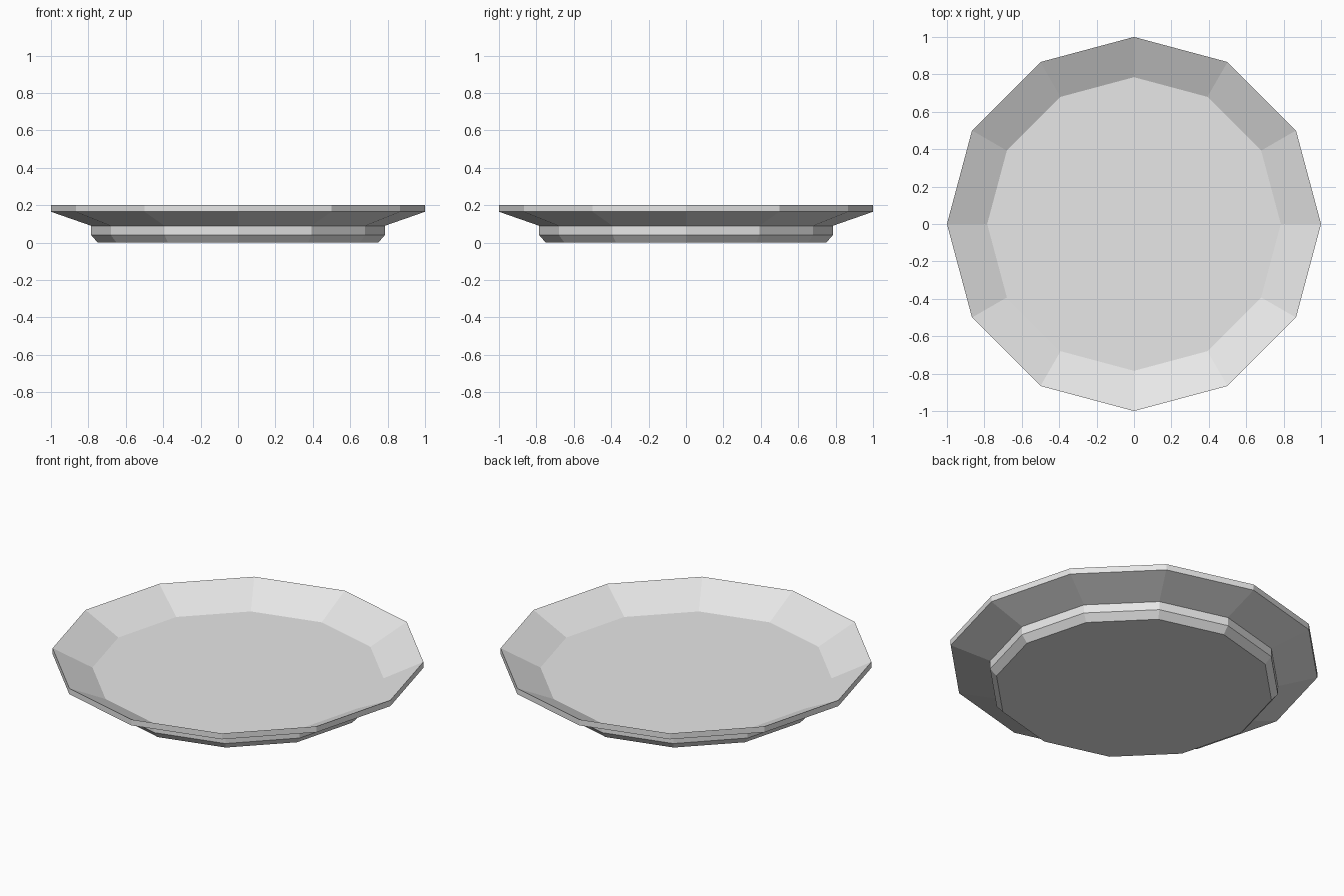
import bpy, bmesh, math

if "Cube" in bpy.data.objects:
    bpy.data.objects.remove(bpy.data.objects["Cube"])

SIDES = 12

# single off-white glaze
glaze = bpy.data.materials.new("plate_white")
glaze.diffuse_color = (0.8, 0.8, 0.8, 1)
glaze.use_nodes = True
glaze.node_tree.nodes["Principled BSDF"].inputs["Base Color"].default_value = glaze.diffuse_color

# radius, height: foot, step, underside, rim edge, sloped inside, floor
profile = [(0.75, 0.0), (0.785, 0.04), (0.785, 0.09),
           (1.0, 0.165), (1.0, 0.2), (0.785, 0.094)]

bm = bmesh.new()
rings = []
for r, z in profile:
    rings.append([bm.verts.new((r * math.cos(i * math.tau / SIDES),
                                r * math.sin(i * math.tau / SIDES), z))
                  for i in range(SIDES)])

# walls between neighbouring rings
for a, b in zip(rings, rings[1:]):
    for i in range(SIDES):
        j = (i + 1) % SIDES
        bm.faces.new((a[i], a[j], b[j], b[i]))

# flat underside and eating surface
bm.faces.new(rings[0][::-1])
bm.faces.new(rings[-1])

mesh = bpy.data.meshes.new("plate")
bm.to_mesh(mesh)
bm.free()
mesh.materials.append(glaze)
plate = bpy.data.objects.new("plate", mesh)
bpy.context.collection.objects.link(plate)
